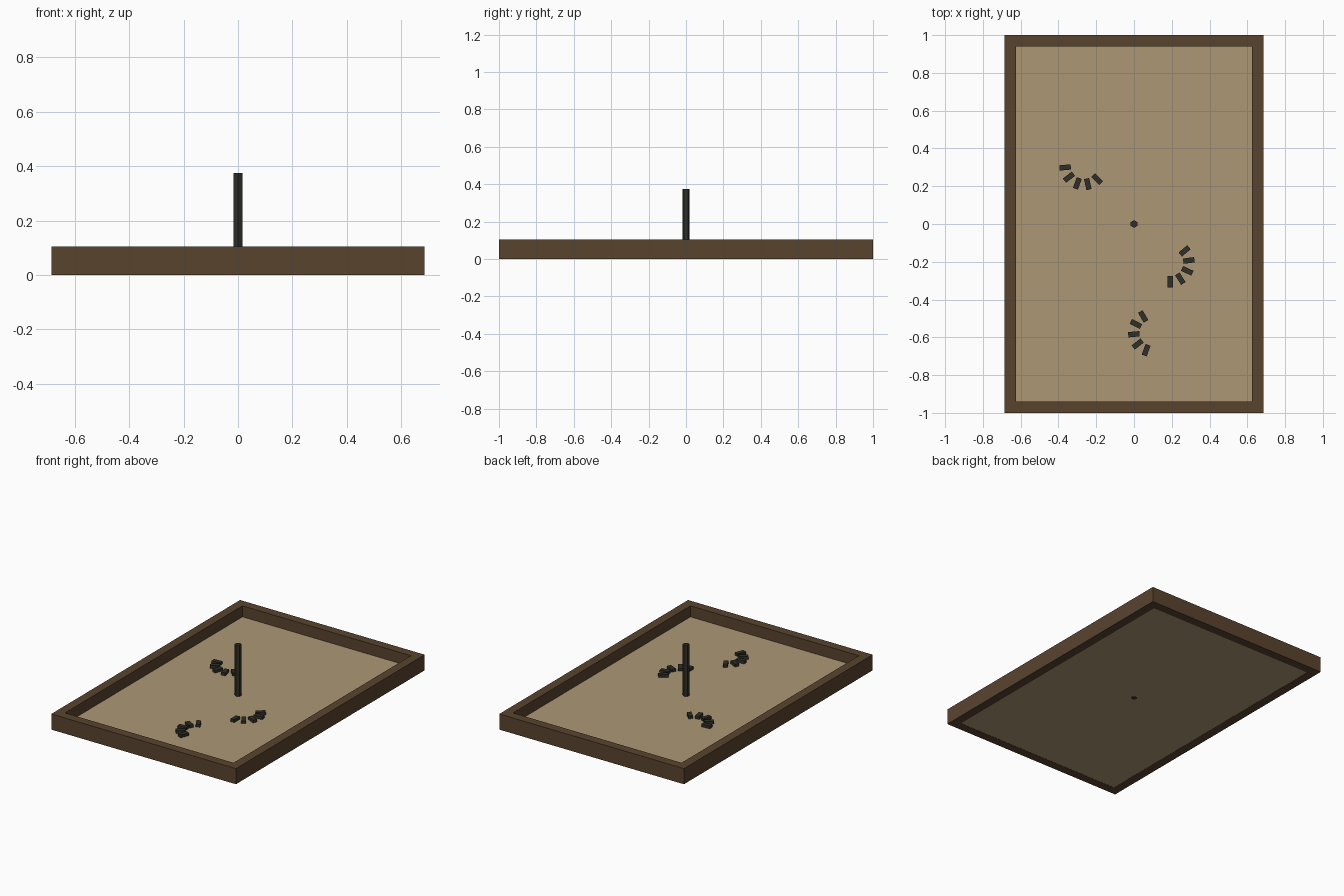
import bpy, bmesh, math
from mathutils import Matrix, Vector

if "Cube" in bpy.data.objects:
    bpy.data.objects.remove(bpy.data.objects["Cube"])


def material(name, rgb):
    m = bpy.data.materials.new(name)
    m.diffuse_color = (*rgb, 1.0)
    m.use_nodes = True
    m.node_tree.nodes["Principled BSDF"].inputs["Base Color"].default_value = m.diffuse_color
    return m


WOOD = material("brown wood", (0.100, 0.057, 0.028))
SAND = material("tan sand", (0.415, 0.312, 0.178))
IRON = material("dark iron", (0.029, 0.028, 0.021))


def finish(name, bm, mat):
    bmesh.ops.recalc_face_normals(bm, faces=bm.faces)
    mesh = bpy.data.meshes.new(name)
    bm.to_mesh(mesh)
    bm.free()
    mesh.materials.append(mat)
    obj = bpy.data.objects.new(name, mesh)
    bpy.context.collection.objects.link(obj)
    return obj


def add_box(bm, center, size, angle=0.0):
    mat = (Matrix.Translation(center) @ Matrix.Rotation(angle, 4, 'Z')
           @ Matrix.Diagonal((*size, 1.0)))
    bmesh.ops.create_cube(bm, size=1.0, matrix=mat)


HX, HY, RIM, HEIGHT = 0.685, 1.0, 0.06, 0.105
SAND_TOP = 0.031

# Wooden frame: a mitred rectangular ring
bm = bmesh.new()
corners = [(-1, -1), (1, -1), (1, 1), (-1, 1)]
loops = []
for inset, z in ((0, 0), (0, HEIGHT), (RIM, HEIGHT), (RIM, 0)):
    loops.append([bm.verts.new((sx * (HX - inset), sy * (HY - inset), z))
                  for sx, sy in corners])
for a in range(4):
    b = (a + 1) % 4
    for i in range(4):
        j = (i + 1) % 4
        bm.faces.new((loops[a][i], loops[a][j], loops[b][j], loops[b][i]))
finish("wooden_frame", bm, WOOD)

# Sand bed filling the frame
bm = bmesh.new()
add_box(bm, (0, 0, (SAND_TOP + 0.001) / 2),
        (2 * (HX - RIM), 2 * (HY - RIM), SAND_TOP - 0.001))
finish("sand_bed", bm, SAND)

# Six-sided stake in the middle
bm = bmesh.new()
bmesh.ops.create_cone(bm, cap_ends=True, segments=6, radius1=0.02, radius2=0.02,
                      depth=0.375, matrix=Matrix.Translation((0, 0, 0.1875)))
finish("stake", bm, IRON)

# Horseshoes: five radial blocks along an arc (centre x, centre y, start angle)
ARC_RADIUS, STEP = 0.099, 32.5
for n, (cx, cy, start) in enumerate([(-0.266, 0.308, 185),
                                     (0.192, -0.206, -90),
                                     (0.098, -0.575, 120)], 1):
    bm = bmesh.new()
    for k in range(5):
        a = math.radians(start + STEP * k)
        pos = Vector((cx + ARC_RADIUS * math.cos(a),
                      cy + ARC_RADIUS * math.sin(a), SAND_TOP + 0.009))
        add_box(bm, pos, (0.06, 0.028, 0.02), a)
    finish(f"horseshoe_{n}", bm, IRON)
